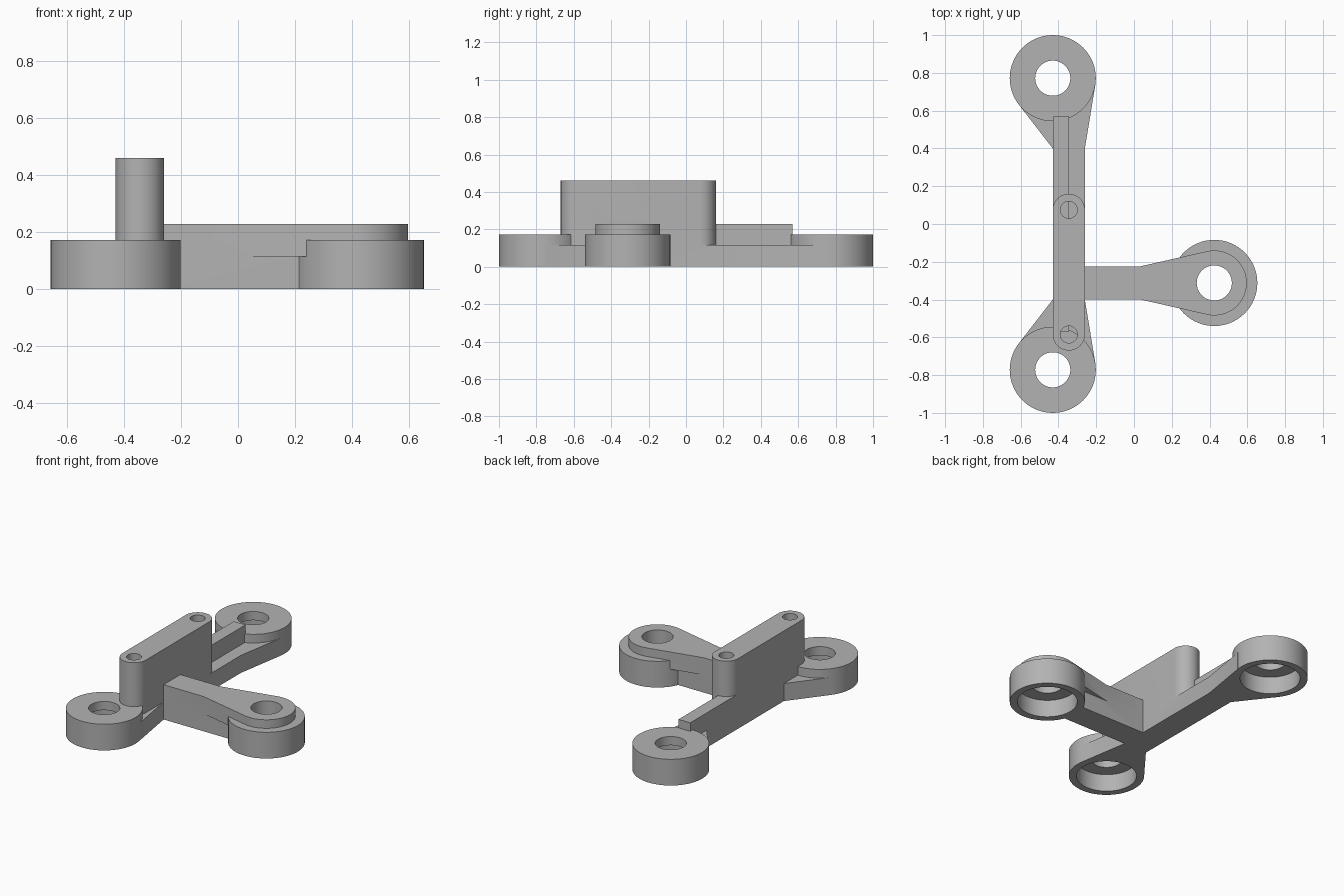
import bpy, bmesh
from math import cos, sin, acos, atan2, pi, hypot, radians

cube = bpy.data.objects.get("Cube")
if cube:
    bpy.data.objects.remove(cube, do_unlink=True)

grey = bpy.data.materials.new("plain grey")
grey.use_nodes = True
GREY = (0.45, 0.45, 0.45, 1)
grey.diffuse_color = GREY
grey.node_tree.nodes["Principled BSDF"].inputs["Base Color"].default_value = GREY

# Shared sizes
LOW, RIM, TOP, WALL = 0.115, 0.172, 0.228, 0.46
RING, BORE, HOLE, CAP = 0.228, 0.182, 0.093, 0.172
LEFT, MID, RIGHT = -0.43, -0.345, -0.26
FRONT, BACK, SIDE = (LEFT, -0.772), (LEFT, 0.772), (0.425, -0.312)
HALF = 0.087


def prism(name, points, z0, z1):
    """Extrude a counter-clockwise outline from z0 to z1."""
    bm = bmesh.new()
    base = bm.faces.new([bm.verts.new((x, y, z0)) for x, y in points])
    top = bmesh.ops.extrude_face_region(bm, geom=[base])["geom"]
    moved = [v for v in top if isinstance(v, bmesh.types.BMVert)]
    bmesh.ops.translate(bm, vec=(0, 0, z1 - z0), verts=moved)
    bmesh.ops.recalc_face_normals(bm, faces=bm.faces)
    mesh = bpy.data.meshes.new(name)
    bm.to_mesh(mesh)
    bm.free()
    mesh.materials.append(grey)
    obj = bpy.data.objects.new(name, mesh)
    bpy.context.collection.objects.link(obj)
    return obj


def arc(c, r, a0, a1, n):
    return [(c[0] + r * cos(a0 + (a1 - a0) * i / n),
             c[1] + r * sin(a0 + (a1 - a0) * i / n)) for i in range(n + 1)]


def disc(name, c, r, z0, z1, n=64):
    return prism(name, arc(c, r, 0, 2 * pi, n)[:-1], z0, z1)


def box(name, x0, x1, y0, y1, z0, z1):
    return prism(name, [(x0, y0), (x1, y0), (x1, y1), (x0, y1)], z0, z1)


def tangent(p, c, r, side):
    """Point where a line from p touches the circle."""
    dx, dy = p[0] - c[0], p[1] - c[1]
    a = atan2(dy, dx) + side * acos(r / hypot(dx, dy))
    return c[0] + r * cos(a), c[1] + r * sin(a)


def taper(name, p, q, c, r, z0, z1):
    """Web from edge p-q that flares out to touch a circle."""
    ends = [max((tangent(s, c, r, k) for k in (-1, 1)),
                key=lambda t: hypot(t[0] - o[0], t[1] - o[1]))
            for s, o in ((p, q), (q, p))]
    return prism(name, [p, ends[0], c, ends[1], q], z0, z1)


def combine(target, tool, operation):
    mod = target.modifiers.new("join", "BOOLEAN")
    mod.operation, mod.solver, mod.object = operation, "EXACT", tool
    bpy.context.view_layer.objects.active = target
    bpy.ops.object.modifier_apply(modifier=mod.name)
    bpy.data.objects.remove(tool, do_unlink=True)


# Upright wall with rounded ends and two screw holes
rad = (RIGHT - LEFT) / 2
ends = [(MID, -0.585), (MID, 0.075)]
wall = prism("upright_wall", arc(ends[0], rad, pi, 2 * pi, 24)
             + arc(ends[1], rad, 0, pi, 24), LOW, WALL)
for c in ends:
    combine(wall, disc("screw_cutter", c, 0.045, 0, 0.6, 32), "DIFFERENCE")

# Spine with half-width ridge, flared webs and ring bosses
bracket = box("bracket", LEFT, RIGHT, -0.4, 0.4, 0, LOW)
parts = [box("ridge", LEFT, MID, -0.57, 0.57, LOW - 0.03, TOP)]
for name, c, y in (("front", FRONT, -0.4), ("back", BACK, 0.4)):
    parts.append(taper(name + "_web", (LEFT, y), (RIGHT, y), c, RING, 0, LOW))
for name, c in (("front", FRONT), ("back", BACK), ("side", SIDE)):
    parts.append(disc(name + "_ring", c, RING, 0, RIM))

# Side arm: straight below, flaring to a raised cap above
cy = SIDE[1]
parts += [box("side_arm", RIGHT - 0.04, SIDE[0], cy - HALF, cy + HALF, 0, LOW),
          box("side_arm_top", RIGHT - 0.04, 0.03, cy - HALF, cy + HALF, LOW, TOP),
          taper("side_flare", (0.03, cy + HALF), (0.03, cy - HALF), SIDE, CAP, LOW, TOP),
          disc("side_cap", SIDE, CAP, LOW, TOP)]
for part in parts + [wall]:
    combine(bracket, part, "UNION")

# Bearing seats from below and through holes
for c in (FRONT, BACK, SIDE):
    combine(bracket, disc("seat_cutter", c, BORE, -0.1, LOW), "DIFFERENCE")
    combine(bracket, disc("hole_cutter", c, HOLE, -0.1, 0.4, 48), "DIFFERENCE")

bpy.ops.object.select_all(action="DESELECT")
bracket.select_set(True)
bpy.context.view_layer.objects.active = bracket
bpy.ops.object.shade_smooth_by_angle(angle=radians(30))
